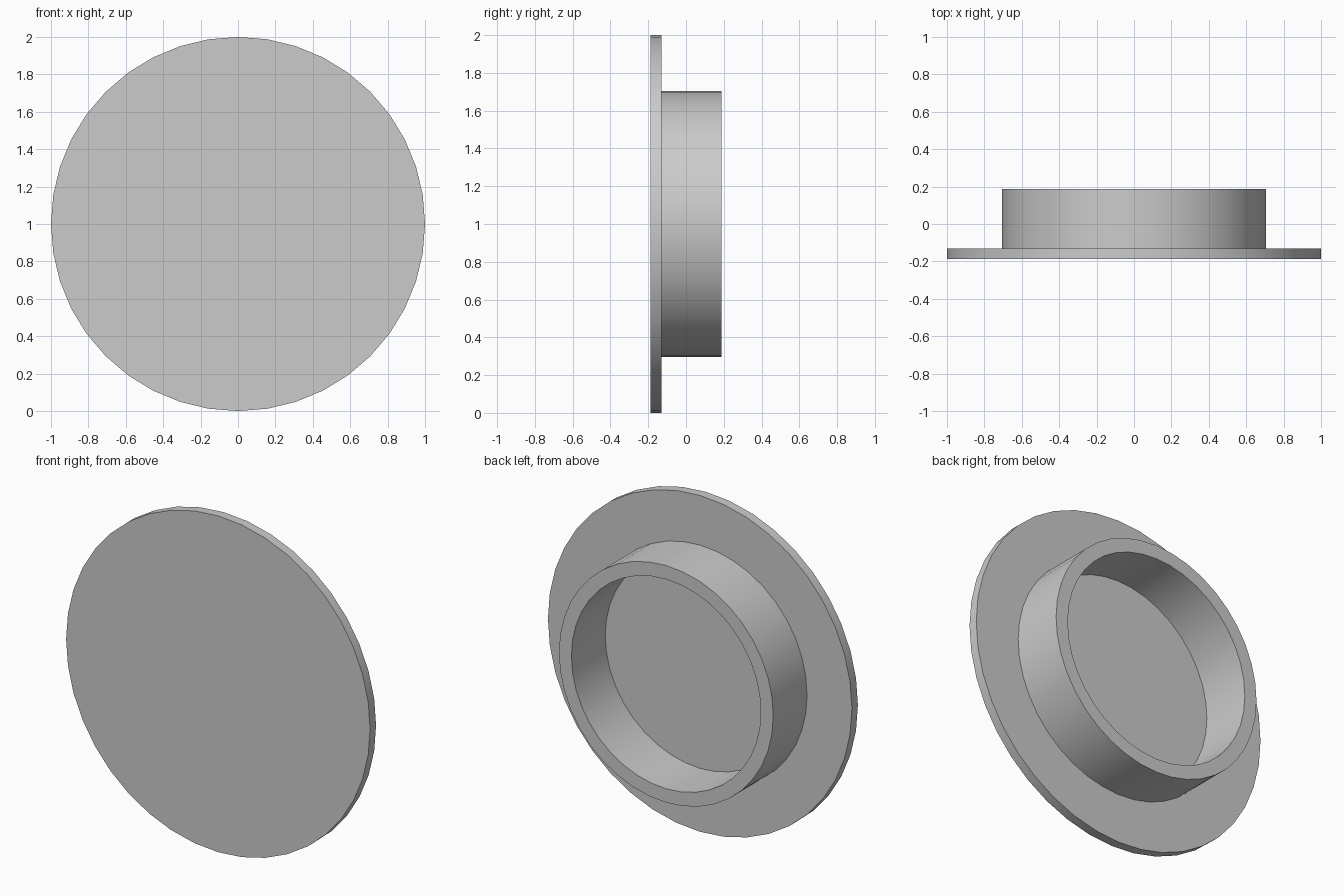
import bpy
from math import cos, sin, tau, radians

cube = bpy.data.objects.get("Cube")
if cube:
    bpy.data.objects.remove(cube, do_unlink=True)

SIDES = 40

grey = bpy.data.materials.new("plain grey")
grey.use_nodes = True
colour = (0.6, 0.6, 0.6, 1)
grey.diffuse_color = colour
grey.node_tree.nodes["Principled BSDF"].inputs["Base Color"].default_value = colour


def lathe(name, profile):
    """Turn a (radius, y) profile about the y axis; radius 0 ends are capped flat."""
    verts, faces = [], []
    for r, y in profile:
        for i in range(SIDES):
            a = tau * i / SIDES
            verts.append((r * sin(a), y, 1 + r * cos(a)))
    for k in range(len(profile) - 1):
        for i in range(SIDES):
            j = (i + 1) % SIDES
            low, high = k * SIDES, (k + 1) * SIDES
            faces.append((low + i, low + j, high + j, high + i))
    # Flat cap at the start and end of the profile
    last = (len(profile) - 1) * SIDES
    faces.append(tuple(reversed(range(SIDES))))
    faces.append(tuple(range(last, last + SIDES)))
    mesh = bpy.data.meshes.new(name)
    mesh.from_pydata(verts, [], faces)
    mesh.validate()
    mesh.materials.append(grey)
    obj = bpy.data.objects.new(name, mesh)
    bpy.context.collection.objects.link(obj)
    bpy.ops.object.select_all(action="DESELECT")
    obj.select_set(True)
    bpy.context.view_layer.objects.active = obj
    # Outward normals, then smooth walls with sharp rims
    bpy.ops.object.mode_set(mode="EDIT")
    bpy.ops.mesh.select_all(action="SELECT")
    bpy.ops.mesh.normals_make_consistent(inside=False)
    bpy.ops.object.mode_set(mode="OBJECT")
    bpy.ops.object.shade_smooth_by_angle(angle=radians(30))
    return obj


# Flange disc with the hollow collar rising from its back
FRONT, FLANGE, BACK = -0.187, -0.131, 0.187
OUTER, INNER = 0.705, 0.623
lathe("flanged_cap", [
    (1, FRONT), (1, FLANGE),
    (OUTER, FLANGE), (OUTER, BACK),
    (INNER, BACK), (INNER, FLANGE),
])
